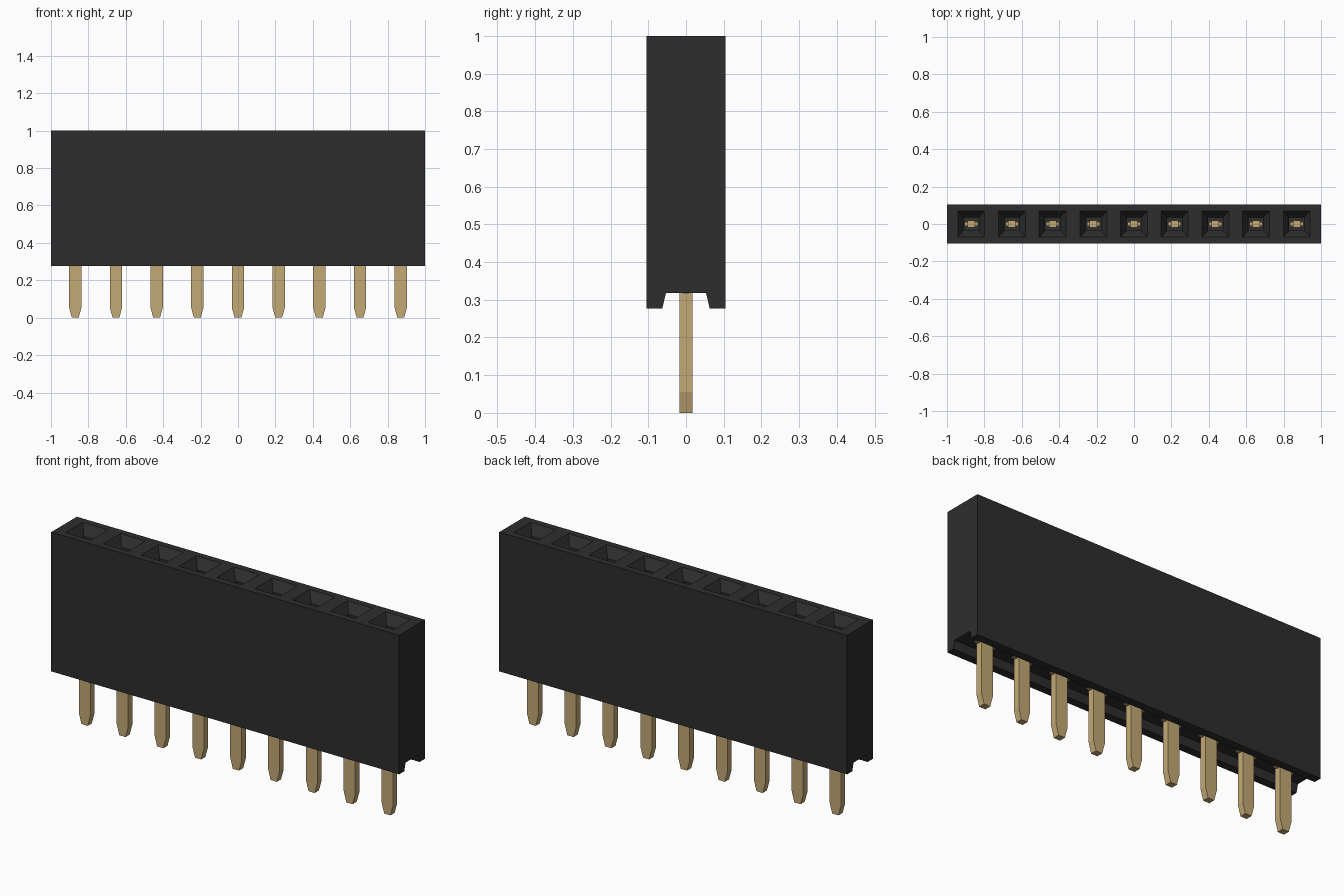
import bpy
import bmesh

if "Cube" in bpy.data.objects:
    bpy.data.objects.remove(bpy.data.objects["Cube"], do_unlink=True)

COUNT, PITCH = 9, 0.2175
CENTRES = [(i - (COUNT - 1) / 2) * PITCH for i in range(COUNT)]


def make_material(name, rgb, rough):
    mat = bpy.data.materials.new(name)
    mat.use_nodes = True
    mat.diffuse_color = (*rgb, 1)
    shader = mat.node_tree.nodes["Principled BSDF"]
    shader.inputs["Base Color"].default_value = (*rgb, 1)
    shader.inputs["Roughness"].default_value = rough
    return mat


BLACK = make_material("black plastic", (0.027, 0.027, 0.027), 0.6)
GOLD = make_material("gold metal", (0.55, 0.395, 0.178), 0.5)


def finish(bm, name, mat):
    bmesh.ops.recalc_face_normals(bm, faces=bm.faces)
    mesh = bpy.data.meshes.new(name)
    bm.to_mesh(mesh)
    bm.free()
    mesh.materials.append(mat)
    obj = bpy.data.objects.new(name, mesh)
    bpy.context.collection.objects.link(obj)
    return obj


def loft(bm, x, sections):
    """Closed solid through rectangles given as (z, half x, half y)."""
    rings = [[bm.verts.new((x + sx * hx, sy * hy, z))
              for sx, sy in ((-1, -1), (1, -1), (1, 1), (-1, 1))]
             for z, hx, hy in sections]
    bm.faces.new(rings[0][::-1])
    bm.faces.new(rings[-1])
    for a, b in zip(rings, rings[1:]):
        for k in range(4):
            n = (k + 1) % 4
            bm.faces.new((a[k], a[n], b[n], b[k]))


# Housing: side profile with a tapered groove underneath, extruded along x
half = [(0.105, 1.0), (0.105, 0.277), (0.063, 0.277), (0.053, 0.318)]
profile = half + [(-y, z) for y, z in reversed(half)]
bm = bmesh.new()
end = bm.faces.new([bm.verts.new((-1, y, z)) for y, z in profile])
extruded = bmesh.ops.extrude_face_region(bm, geom=[end])["geom"]
bmesh.ops.translate(bm, vec=(2, 0, 0),
                    verts=[v for v in extruded if isinstance(v, bmesh.types.BMVert)])
housing = finish(bm, "housing", BLACK)

# Sockets: funnel mouth narrowing to a straight shaft
bm = bmesh.new()
for x in CENTRES:
    loft(bm, x, [(0.42, 0.04, 0.035), (0.95, 0.04, 0.035),
                 (1.0, 0.072, 0.07), (1.03, 0.072, 0.07)])
cutter = finish(bm, "socket_cutter", BLACK)
cutter.hide_render = True
cut = housing.modifiers.new("sockets", "BOOLEAN")
cut.operation = "DIFFERENCE"
cut.solver = "EXACT"
cut.object = cutter
bpy.context.view_layer.objects.active = housing
bpy.ops.object.modifier_apply(modifier=cut.name)
bpy.data.objects.remove(cutter, do_unlink=True)

for i, x in enumerate(CENTRES, 1):
    # Solder pin with a tapered tip and a thin shoulder in the groove
    bm = bmesh.new()
    loft(bm, x, [(0.0, 0.018, 0.017), (0.055, 0.033, 0.017), (0.33, 0.033, 0.017)])
    loft(bm, x, [(0.316, 0.055, 0.008), (0.325, 0.055, 0.008)])
    finish(bm, f"pin_{i}", GOLD)

    # Spring contact inside the socket: flat blade with a raised middle
    bm = bmesh.new()
    loft(bm, x, [(0.41, 0.035, 0.012), (0.78, 0.035, 0.012)])
    loft(bm, x, [(0.41, 0.02, 0.02), (0.8, 0.02, 0.018)])
    finish(bm, f"contact_{i}", GOLD)
